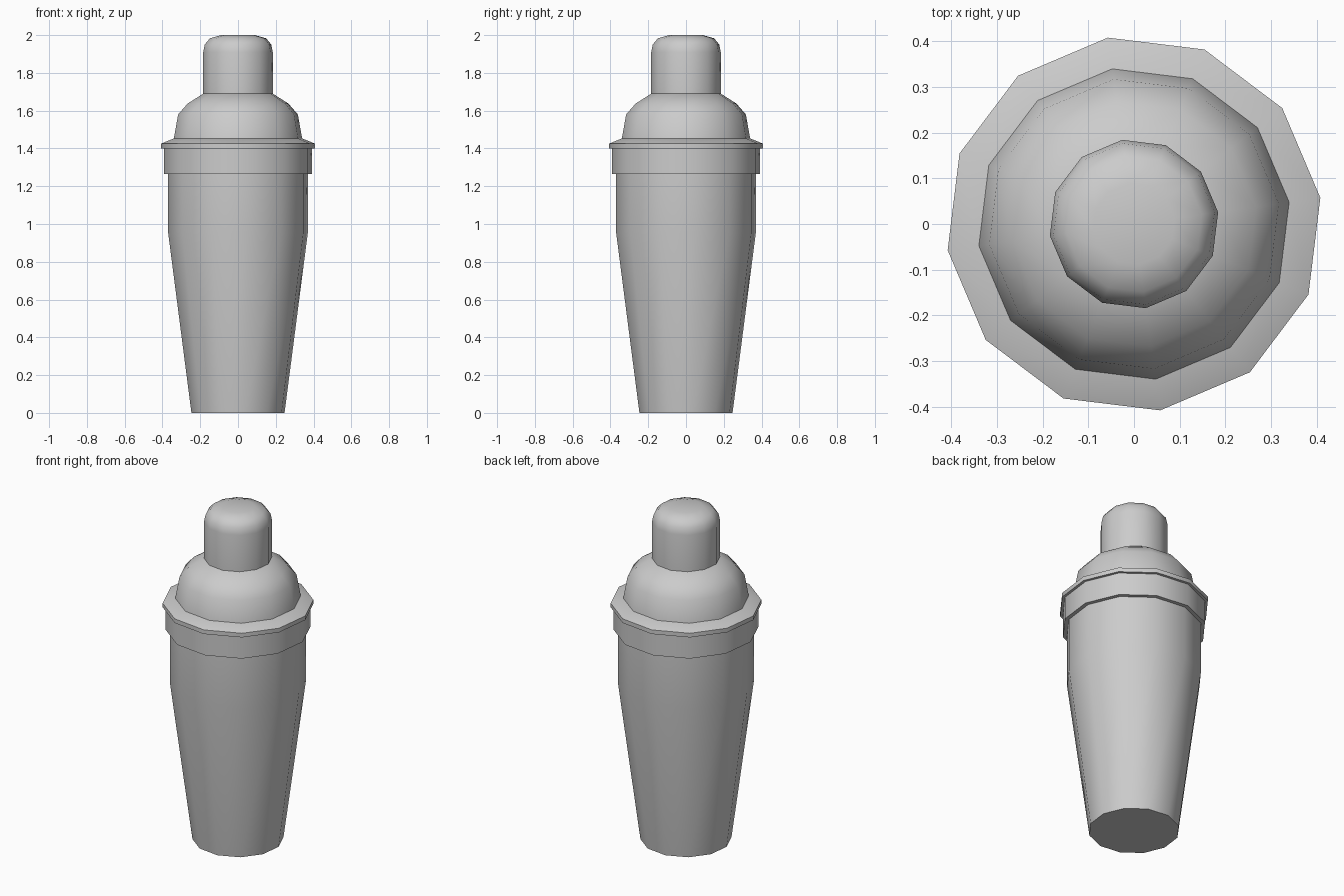
import bpy, bmesh
from math import cos, sin, radians, tau

SIDES = 12
TURN = radians(8)

cube = bpy.data.objects.get("Cube")
if cube:
    bpy.data.objects.remove(cube, do_unlink=True)

metal = bpy.data.materials.new("brushed grey metal")
metal.use_nodes = True
grey = (0.6, 0.6, 0.6, 1)
metal.diffuse_color = grey
metal.node_tree.nodes["Principled BSDF"].inputs["Base Color"].default_value = grey


def lathe(name, profile):
    """Turn a (radius, height) profile, bottom to top, into a closed faceted part."""
    bm = bmesh.new()
    rings = []
    for r, z in profile:
        angles = [TURN + tau * i / SIDES for i in range(SIDES)]
        rings.append([bm.verts.new((r * cos(a), r * sin(a), z)) for a in angles])
    for low, high in zip(rings, rings[1:]):
        for i in range(SIDES):
            j = (i + 1) % SIDES
            bm.faces.new((low[i], low[j], high[j], high[i]))
    bm.faces.new(rings[0][::-1])
    bm.faces.new(rings[-1])
    mesh = bpy.data.meshes.new(name)
    bm.to_mesh(mesh)
    bm.free()
    mesh.materials.append(metal)
    obj = bpy.data.objects.new(name, mesh)
    bpy.context.collection.objects.link(obj)
    bpy.ops.object.select_all(action="DESELECT")
    obj.select_set(True)
    bpy.context.view_layer.objects.active = obj
    bpy.ops.object.shade_smooth_by_angle(angle=radians(50))
    return obj


# Tapered cup
lathe("cup_body", [(0.249, 0), (0.373, 0.95), (0.373, 1.265)])
# Straight band around the mouth of the cup
lathe("lid_collar", [(0.396, 1.265), (0.396, 1.4)])
# Thin overhanging rim with a sloped top
lathe("lid_rim", [(0.412, 1.4), (0.412, 1.425), (0.343, 1.453)])
# Rounded shoulder of the lid
lathe("lid_dome", [(0.343, 1.453), (0.32, 1.58), (0.27, 1.637), (0.186, 1.69)])
# Cap with a rounded top
lathe("cap", [(0.186, 1.69), (0.186, 1.91), (0.178, 1.95), (0.15, 1.983), (0.09, 2.0)])
